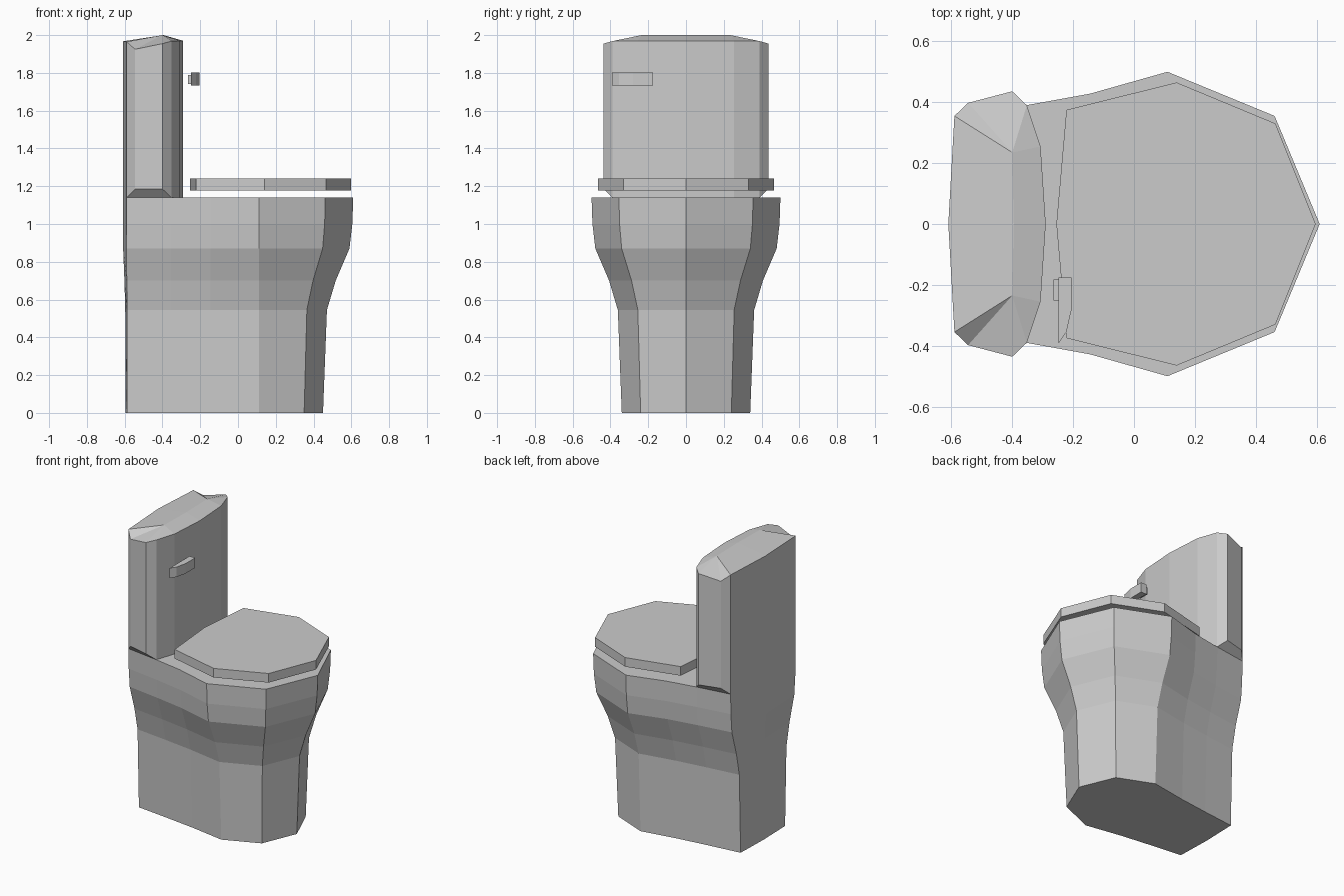
import bpy, bmesh

if "Cube" in bpy.data.objects:
    bpy.data.objects.remove(bpy.data.objects["Cube"])

mat = bpy.data.materials.new("light grey ceramic")
mat.diffuse_color = (0.6, 0.6, 0.6, 1)
mat.use_nodes = True
mat.node_tree.nodes["Principled BSDF"].inputs["Base Color"].default_value = mat.diffuse_color


def build(name, verts, faces, mirror=True):
    """Make a flat-shaded object; the half given at +y is mirrored to -y."""
    bm = bmesh.new()
    for s in ((1, -1) if mirror else (1,)):
        vs = [bm.verts.new((x, y * s, z)) for x, y, z in verts]
        for f in faces:
            bm.faces.new([vs[i] for i in f])
    bmesh.ops.remove_doubles(bm, verts=bm.verts, dist=1e-4)
    # merge cap halves that meet on the centre line
    flat = [e for e in bm.edges if len(e.link_faces) == 2
            and all(abs(v.co.y) < 1e-4 for v in e.verts)
            and all(abs(f.normal.z) > 0.999 for f in e.link_faces)]
    bm.normal_update()
    bmesh.ops.recalc_face_normals(bm, faces=bm.faces)
    me = bpy.data.meshes.new(name)
    bm.to_mesh(me)
    bm.free()
    me.materials.append(mat)
    ob = bpy.data.objects.new(name, me)
    bpy.context.collection.objects.link(ob)
    return ob


def walls(n, layers, closed=False):
    """Quads between stacked outlines of n points."""
    m = n if closed else n - 1
    return [(k * n + i, k * n + (i + 1) % n, (k + 1) * n + (i + 1) % n, (k + 1) * n + i)
            for k in range(layers - 1) for i in range(m)]


def loft(name, layers, mirror=True):
    n = len(layers[0])
    faces = walls(n, len(layers), not mirror)
    faces += [tuple(range(n)), tuple(range((len(layers) - 1) * n, len(layers) * n))]
    return build(name, [p for l in layers for p in l], faces, mirror)


# Bowl and pedestal: half outline blended from foot to rim
foot = [(.45, 0), (.35, .24), (.11, .34), (-.145, .297), (-.355, .27), (-.588, .243), (-.595, 0)]
rim = [(.61, 0), (.462, .355), (.11, .5), (-.145, .428), (-.355, .39), (-.59, .355), (-.61, 0)]
profile = [(0, 0), (.545, .13), (.70, .42), (.87, .875), (1.0, .97), (1.14, 1)]
loft("bowl", [[(a + (c - a) * t, b + (d - b) * t, z) for (a, b), (c, d) in zip(foot, rim)]
              for z, t in profile])

# Lid
lid = [(.597, 0), (.465, .33), (.14, .465), (-.222, .375), (-.255, 0)]
loft("lid", [[(x, y, z) for x, y in lid] for z in (1.177, 1.24)])

# Tank: half outline with lower and upper heights, plus a ridged top
tank = [(-.29, 0, 1.14, 1.97), (-.307, .255, 1.14, 1.97), (-.352, .39, 1.14, 1.968),
        (-.40, .436, 1.185, 1.955), (-.545, .398, 1.185, 1.925),
        (-.59, .355, 1.14, 1.965), (-.61, 0, 1.14, 1.967)]
verts = [(x, y, lo) for x, y, lo, hi in tank] + [(x, y, hi) for x, y, lo, hi in tank]
verts += [(-.40, .235, 2.0), (-.395, 0, 2.0)]
top = [(7, 8, 14, 15), (8, 9, 14), (9, 10, 14), (10, 11, 14), (11, 12, 14), (12, 13, 15, 14)]
under = [(0, 1, 2, 5, 6), (2, 3, 4, 5)]
build("tank", verts, walls(7, 2) + top + under)

# Flush handle and its stub
lever = [(-.248, -.392), (-.222, -.355), (-.205, -.28), (-.205, -.175), (-.248, -.175)]
loft("flush_handle", [[(x, y, z) for x, y in lever] for z in (1.733, 1.802)], False)
stub = [(-.265, -.252), (-.247, -.252), (-.247, -.182), (-.265, -.182)]
loft("handle_stub", [[(x, y, z) for x, y in stub] for z in (1.742, 1.79)], False)
